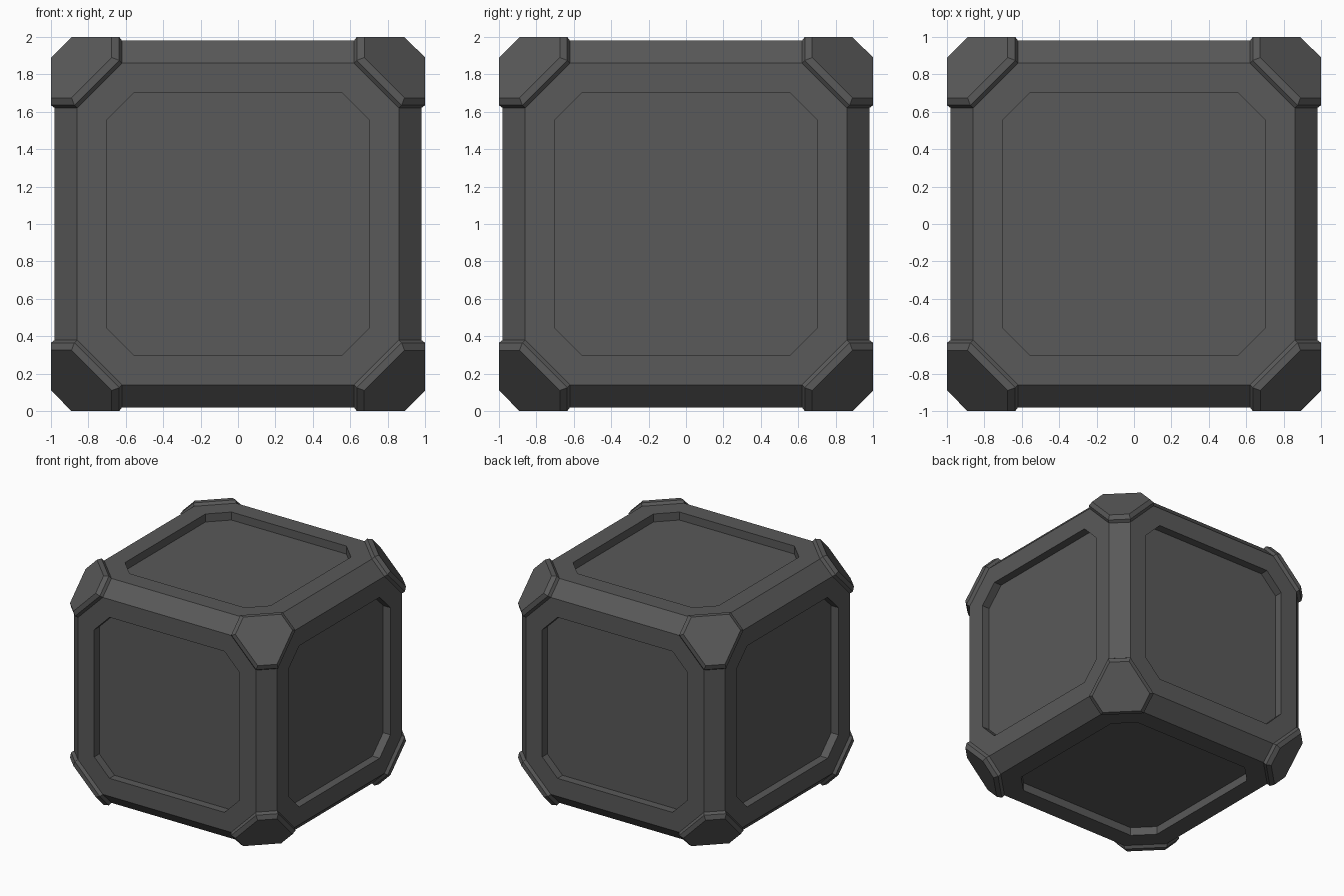
import bpy, bmesh
from itertools import permutations, product
from math import radians
from mathutils import Vector

if "Cube" in bpy.data.objects:
    bpy.data.objects.remove(bpy.data.objects["Cube"])

mat = bpy.data.materials.new("dark_grey")
mat.diffuse_color = (0.1, 0.1, 0.1, 1)
mat.use_nodes = True
mat.node_tree.nodes["Principled BSDF"].inputs["Base Color"].default_value = mat.diffuse_color


def hull(points):
    """Convex hull with flat n-gon faces."""
    bm = bmesh.new()
    for p in points:
        bm.verts.new(p)
    bmesh.ops.convex_hull(bm, input=bm.verts[:])
    bmesh.ops.dissolve_limit(bm, angle_limit=radians(1), verts=bm.verts[:], edges=bm.edges[:])
    bmesh.ops.recalc_face_normals(bm, faces=bm.faces[:])
    bm.normal_update()
    return bm


def ring(dims, signs):
    """Six corner points: every ordering of three distances."""
    return [[s * d for s, d in zip(signs, p)] for p in permutations(dims)]


def finish(bm, name):
    me = bpy.data.meshes.new(name)
    bm.to_mesh(me)
    bm.free()
    me.materials.append(mat)
    ob = bpy.data.objects.new(name, me)
    ob.location.z = 1
    bpy.context.collection.objects.link(ob)


SEAT = (0.98, 0.86, 0.62)
CORNERS = list(product((-1, 1), repeat=3))

# Chamfered crate body, open under the caps, with recessed panels
bm = hull([p for s in CORNERS for p in ring(SEAT, s)])
under_caps = [f for f in bm.faces if min(abs(c) for c in f.normal) > 0.3]
bmesh.ops.delete(bm, geom=under_caps, context='FACES')
panels = [f for f in bm.faces if max(abs(c) for c in f.normal) > 0.99]
bmesh.ops.inset_individual(bm, faces=panels, thickness=0.17)
for f in panels:
    n = f.normal.copy()
    new = bmesh.ops.extrude_discrete_faces(bm, faces=[f])["faces"]
    bmesh.ops.translate(bm, verts=new[0].verts[:], vec=n * -0.07)
finish(bm, "crate_body")

# Raised corner caps
for i, s in enumerate(CORNERS):
    bm = hull(ring((1.0, 0.89, 0.675), s) + ring((1.0, 0.875, 0.635), s) + ring(SEAT, s))
    base = [f for f in bm.faces if f.normal.dot(Vector(s)) < -1.5]
    bmesh.ops.delete(bm, geom=base, context='FACES')
    finish(bm, f"corner_cap_{i + 1}")
